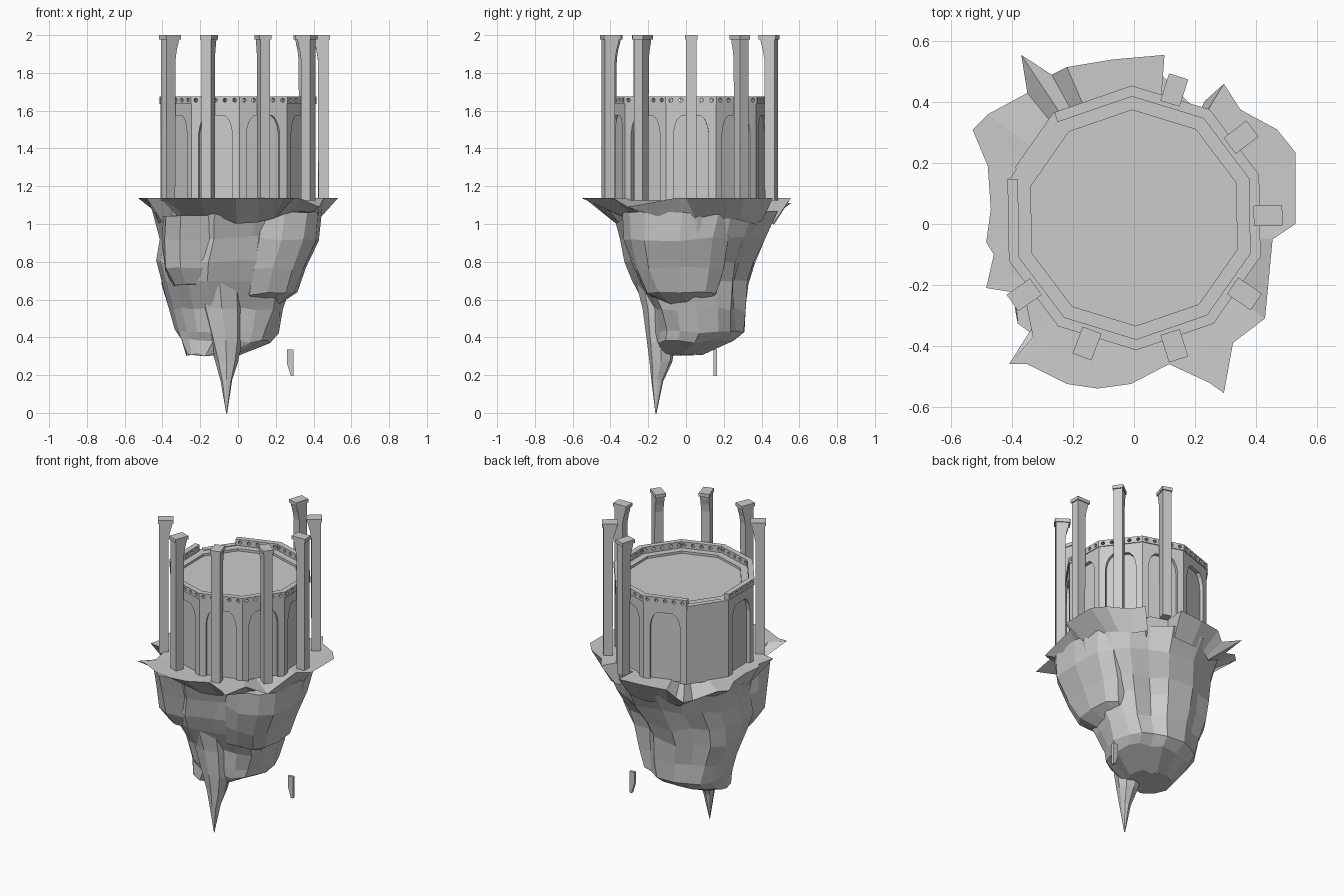
import bpy, bmesh, random
from math import sin, cos, radians, pi, copysign
from mathutils import Matrix, Vector

random.seed(4)
default_cube = bpy.data.objects.get("Cube")
if default_cube:
    bpy.data.objects.remove(default_cube, do_unlink=True)

# One stone colour
stone = bpy.data.materials.new("grey_stone")
stone.use_nodes = True
colour = (0.6, 0.6, 0.6, 1)
stone.diffuse_color = colour
stone.node_tree.nodes["Principled BSDF"].inputs["Base Color"].default_value = colour

CENTRE = Vector((0, 0.02, 0))
SIDES = 10
BROKEN = 4                      # side with no arch and no parapet
BASE, LEDGE, RIM = 1.125, 1.635, 1.676
APOTHEM = 0.408


def finish(bm, name):
    bmesh.ops.recalc_face_normals(bm, faces=bm.faces)
    mesh = bpy.data.meshes.new(name)
    bm.to_mesh(mesh)
    bm.free()
    mesh.materials.append(stone)
    obj = bpy.data.objects.new(name, mesh)
    bpy.context.collection.objects.link(obj)
    return obj


def side_matrix(index, distance):
    """Local x runs along a tower side, local y points outward."""
    angle = radians(1 + 36 * index)
    spot = CENTRE + Vector((cos(angle), sin(angle), 0)) * distance
    return Matrix.Translation(spot) @ Matrix.Rotation(angle - pi / 2, 4, "Z")


def prism(bm, points, depth, matrix):
    """Extrude an outline in local (x, z) inward by depth."""
    front = [bm.verts.new(matrix @ Vector((x, 0, z))) for x, z in points]
    back = [bm.verts.new(matrix @ Vector((x, -depth, z))) for x, z in points]
    bm.faces.new(front)
    bm.faces.new(back[::-1])
    for i in range(len(points)):
        j = (i + 1) % len(points)
        bm.faces.new((front[i], back[i], back[j], front[j]))


def bridge(bm, upper, lower):
    for i in range(len(upper)):
        j = (i + 1) % len(upper)
        bm.faces.new((upper[i], upper[j], lower[j], lower[i]))


def decagon(bm, apothem, z):
    radius = apothem / cos(pi / SIDES)
    angles = [radians(19 + 36 * i) for i in range(SIDES)]
    return [bm.verts.new(CENTRE + Vector((cos(a) * radius, sin(a) * radius, z))) for a in angles]


# Tower core: inner wall, ledge and sunken floor
bm = bmesh.new()
loops = [decagon(bm, a, z) for a, z in
         ((0.385, BASE), (0.385, LEDGE), (0.337, LEDGE), (0.337, LEDGE - 0.015))]
for upper, lower in zip(loops, loops[1:]):
    bridge(bm, upper, lower)
bm.faces.new(loops[-1])
bm.faces.new(loops[0])
finish(bm, "tower_core")

# Arched wall panels, one side left plain
half = APOTHEM * sin(pi / SIDES) / cos(pi / SIDES)
arch = [(0.093, BASE), (0.093, 1.48), (0.086, 1.52), (0.072, 1.553), (0.05, 1.575)]
opening = arch + [(-x, z) for x, z in reversed(arch)]
outer = [(-half, BASE), (-half, LEDGE), (half, LEDGE), (half, BASE)]
bm = bmesh.new()
for side in range(SIDES):
    outline = outer if side == BROKEN else outer + opening
    prism(bm, outline, 0.025, side_matrix(side, APOTHEM))
finish(bm, "tower_wall")


# Parapet made of cells, each pierced by a round hole
def pierced_cell(bm, matrix, x0, width, thickness):
    mid, tall = (LEDGE + RIM) / 2, (RIM - LEDGE) / 2
    rings = []
    for y in (0, -thickness):
        edge, hole = [], []
        for k in range(8):
            c, s = cos(k * pi / 4), sin(k * pi / 4)
            reach = max(abs(c), abs(s))
            edge.append(bm.verts.new(matrix @ Vector((x0 + c / reach * width / 2, y, mid + s / reach * tall))))
            hole.append(bm.verts.new(matrix @ Vector((x0 + c * 0.011, y, mid + s * 0.011))))
        rings.append((edge, hole))
    (edge_a, hole_a), (edge_b, hole_b) = rings
    for pair in ((edge_a, hole_a), (hole_a, hole_b), (hole_b, edge_b), (edge_b, edge_a)):
        bridge(bm, *pair)


CELLS = 5
bm = bmesh.new()
for side in range(SIDES):
    if side != BROKEN:
        matrix = side_matrix(side, APOTHEM + 0.005)
        width = 2 * (half + 0.002) / CELLS
        for cell in range(CELLS):
            pierced_cell(bm, matrix, (cell - (CELLS - 1) / 2) * width, width, 0.034)
finish(bm, "parapet")

# Stump of the missing parapet
bm = bmesh.new()
low = LEDGE - 0.025
prism(bm, [(-0.09, low), (-0.09, LEDGE + 0.004), (half, LEDGE + 0.004), (half, low)],
      0.034, side_matrix(BROKEN, APOTHEM + 0.007))
finish(bm, "parapet_stump")

# Free-standing pillars with a springer curving inward to the capital
shaft = [(0.48, BASE), (0.48, 1.98), (0.40, 1.98), (0.405, 1.955),
         (0.415, 1.92), (0.423, 1.87), (0.425, BASE)]
capital = [(0.487, 1.978), (0.487, 2), (0.393, 2), (0.393, 1.978)]
for number, degrees in enumerate((72.5, 37, 1, -34.5, -72.5, -110.5, -145)):
    bm = bmesh.new()
    turn = Matrix.Translation(CENTRE) @ Matrix.Rotation(radians(degrees), 4, "Z")
    for profile, thick in ((shaft, 0.055), (capital, 0.066)):
        prism(bm, profile, thick, turn @ Matrix.Translation((0, thick / 2, 0)))
    finish(bm, "pillar_" + str(number + 1))

# Rock plateau: ragged flat lip with a skirt sloping under it
lip = [(0.10, 0.555), (-0.07, 0.54), (-0.22, 0.515), (-0.27, 0.49), (-0.37, 0.555), (-0.35, 0.43),
       (-0.48, 0.36), (-0.53, 0.31), (-0.48, 0.19), (-0.47, 0.05), (-0.485, -0.06), (-0.46, -0.1),
       (-0.485, -0.21), (-0.36, -0.23), (-0.33, -0.38), (-0.41, -0.46), (-0.35, -0.46),
       (-0.22, -0.525), (-0.12, -0.54), (-0.01, -0.525), (0.115, -0.46), (0.245, -0.52),
       (0.295, -0.555), (0.325, -0.39), (0.43, -0.31), (0.455, -0.05), (0.53, 0), (0.53, 0.235),
       (0.47, 0.31), (0.35, 0.375), (0.295, 0.46), (0.24, 0.37), (0.09, 0.42)]
sunken = {3: 1.09, 4: 1.11, 5: 1.07, 24: 1.09}
bm = bmesh.new()
top = [bm.verts.new((x, y, sunken.get(i, 1.138))) for i, (x, y) in enumerate(lip)]
under = []
for x, y in lip:
    way = Vector((x, y)).normalized()
    spot = Vector((way.x * 0.43, 0.05 + way.y * 0.42))
    spot *= min(1, 0.96 * Vector((x, y)).length / spot.length)
    under.append(bm.verts.new((spot.x, spot.y, 1.02 + random.uniform(-0.03, 0.03))))
bridge(bm, top, under)
middle = bm.verts.new((0, 0, 1.125))
for i, vert in enumerate(top):
    bm.faces.new((middle, vert, top[(i + 1) % len(top)]))
finish(bm, "plateau")


# Rock masses lofted through rings of (z, x min, x max, y min, y max)
def rock(name, rings, segments, rough, square=0.8, clefts=()):
    bm = bmesh.new()
    ridges = [1 + random.uniform(-rough, rough * 0.6) for _ in range(segments)]
    loops = []
    for z, x0, x1, y0, y1 in rings:
        loop = []
        for k in range(segments):
            a = 2 * pi * k / segments
            grow = ridges[k] + random.uniform(-rough, rough) * 0.5
            for cleft in clefts:
                grow -= 0.22 * max(0, 1 - abs(a - radians(cleft)) / 0.3)
            dx = copysign(abs(cos(a)) ** square, cos(a)) * (x1 - x0) / 2 * grow
            dy = copysign(abs(sin(a)) ** square, sin(a)) * (y1 - y0) / 2 * grow
            wobble = random.uniform(-rough, rough) * 0.15
            loop.append(bm.verts.new(((x0 + x1) / 2 + dx, (y0 + y1) / 2 + dy, z + wobble)))
        loops.append(loop)
    for upper, lower in zip(loops, loops[1:]):
        bridge(bm, upper, lower)
    bm.faces.new(loops[0])
    bm.faces.new(loops[-1])
    return finish(bm, name)


rock("main_rock", [
    (1.07, -0.45, 0.43, -0.37, 0.50), (0.93, -0.43, 0.39, -0.33, 0.44),
    (0.80, -0.43, 0.31, -0.31, 0.37), (0.69, -0.42, 0.27, -0.28, 0.34),
    (0.55, -0.37, 0.24, -0.20, 0.32), (0.43, -0.33, 0.20, -0.18, 0.32),
    (0.38, -0.31, 0.17, -0.17, 0.26), (0.31, -0.28, 0.0, -0.15, 0.09)], 18, 0.08, 0.8, (58, 112))
rock("side_lobe", [
    (1.06, 0.06, 0.44, -0.33, 0.29), (0.92, 0.04, 0.42, -0.32, 0.25),
    (0.76, 0.02, 0.35, -0.28, 0.21), (0.63, 0.0, 0.31, -0.22, 0.17),
    (0.58, 0.04, 0.22, -0.12, 0.13)], 12, 0.08, 0.7)
rock("front_lobe", [
    (1.05, -0.40, -0.04, -0.38, 0.0), (0.92, -0.41, -0.03, -0.34, 0.0),
    (0.76, -0.40, -0.05, -0.31, 0.0), (0.68, -0.35, -0.08, -0.26, 0.0)], 10, 0.06, 0.7)
rock("hanging_spike", [
    (0.72, -0.23, 0.03, -0.28, 0.05), (0.55, -0.20, 0.03, -0.235, 0.0),
    (0.38, -0.15, 0.02, -0.21, -0.05), (0.27, -0.12, 0.0, -0.195, -0.07),
    (0.17, -0.09, -0.03, -0.185, -0.12), (0.0, -0.064, -0.058, -0.163, -0.157)], 8, 0.05)

# Loose shard floating below the rock
bm = bmesh.new()
prism(bm, [(0.26, 0.335), (0.295, 0.335), (0.295, 0.195), (0.28, 0.195), (0.26, 0.26)],
      0.018, Matrix.Translation((0, 0.164, 0)))
finish(bm, "floating_shard")
